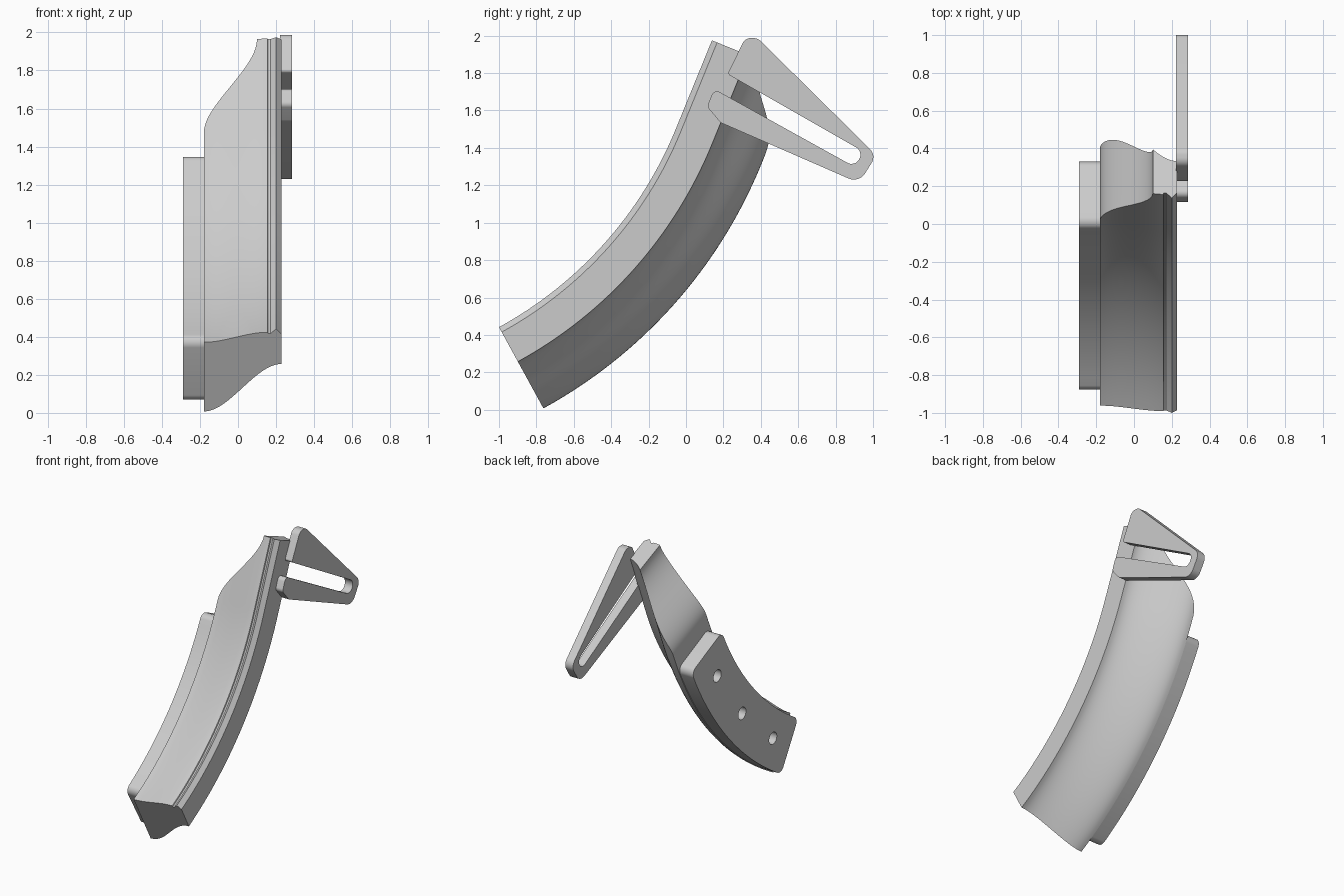
import bpy, bmesh, math
from mathutils import Vector

cube = bpy.data.objects.get("Cube")
if cube:
    bpy.data.objects.remove(cube)

grey = bpy.data.materials.new("plain_grey")
grey.use_nodes = True
colour = (0.6, 0.6, 0.6, 1)
grey.diffuse_color = colour
grey.node_tree.nodes["Principled BSDF"].inputs["Base Color"].default_value = colour

# Sweep path: an arc in the YZ plane followed by a straight run
RADIUS, STRAIGHT = 2.12, 0.513
CENTRE = Vector((-2.018, 2.301))
START, END = math.radians(28.7), math.radians(67.8)
LEFT, RIGHT = -0.18, 0.228


def on_path(angle, depth, run=0.0):
    """Return (y, z) at a path angle, a depth outward and a straight run past it."""
    out = Vector((math.sin(angle), -math.cos(angle)))
    along = Vector((math.cos(angle), math.sin(angle)))
    return CENTRE + out * (RADIUS + depth) + along * run


def ease(t):
    t = max(0.0, min(1.0, t))
    return t * t * (3 - 2 * t)


def shade(obj):
    bpy.ops.object.select_all(action='DESELECT')
    obj.select_set(True)
    bpy.context.view_layer.objects.active = obj
    bpy.ops.object.shade_smooth_by_angle(angle=math.radians(25))


def finish(name, bm):
    bmesh.ops.recalc_face_normals(bm, faces=bm.faces)
    mesh = bpy.data.meshes.new(name)
    bm.to_mesh(mesh)
    bm.free()
    obj = bpy.data.objects.new(name, mesh)
    bpy.context.collection.objects.link(obj)
    mesh.materials.append(grey)
    return obj


def rounded(corners, steps=8):
    """Fillet a closed outline given as (u, v, radius)."""
    result = []
    for i, (u, v, r) in enumerate(corners):
        p = Vector((u, v))
        a = (Vector(corners[i - 1][:2]) - p).normalized()
        b = (Vector(corners[(i + 1) % len(corners)][:2]) - p).normalized()
        half = a.angle(b) / 2
        centre = p + (a + b).normalized() * (r / math.sin(half))
        first = p + a * (r / math.tan(half)) - centre
        last = p + b * (r / math.tan(half)) - centre
        for k in range(steps + 1):
            result.append(centre + first.lerp(last, k / steps).normalized() * r)
    return result


def slab(name, outline, x0, x1):
    """Extrude a YZ outline along X."""
    bm = bmesh.new()
    face = bm.faces.new([bm.verts.new((x0, p[0], p[1])) for p in outline])
    new = bmesh.ops.extrude_face_region(bm, geom=[face])["geom"]
    bmesh.ops.translate(bm, vec=(x1 - x0, 0, 0),
                        verts=[v for v in new if isinstance(v, bmesh.types.BMVert)])
    bm.faces.ensure_lookup_table()
    if not any(all(abs(v.co.x - x0) < 1e-6 for v in f.verts) for f in bm.faces):
        bm.faces.new([v for v in bm.verts if abs(v.co.x - x0) < 1e-6])
    return finish(name, bm)


# Curved body: inner side with a groove and ridge, outer side an S curve
RIM = [(0.158, 0.028), (0.17, 0.028), (0.2, 0.0), (RIGHT, 0.03)]


def section(left):
    xs = [left + (0.155 - left) * i / 16 for i in range(17)]
    inner = [(x, 0.08 - 0.06 * ease((x - LEFT) / 0.335)) for x in xs] + RIM
    outer_xs = [left + (RIGHT - left) * i / 20 for i in range(21)]
    outer = [(x, 0.495 - 0.285 * ease((x - LEFT) / (RIGHT - LEFT))) for x in outer_xs]
    return inner + outer[::-1]


stations = [(START + (END - START) * i / 32, 0.0, LEFT) for i in range(33)]
stations += [(END, STRAIGHT * i / 20, LEFT + 0.28 * ease(i / 20)) for i in range(1, 21)]

bm = bmesh.new()
rings = []
for angle, run, left in stations:
    ring = []
    for x, depth in section(left):
        y, z = on_path(angle, depth, run)
        ring.append(bm.verts.new((x, y, z)))
    rings.append(ring)
for r0, r1 in zip(rings, rings[1:]):
    for i in range(len(r0)):
        j = (i + 1) % len(r0)
        bm.faces.new((r0[i], r0[j], r1[j], r1[i]))
bm.faces.new(rings[0])
bm.faces.new(rings[-1])
shade(finish("curved_body", bm))

# Mounting plate: a rounded strip bent along the arc
MID = 2.41
p0, p1 = math.radians(30.4) * MID, math.radians(65) * MID
strip = rounded([(p0, 0.1, 0.05), (p1, 0.1, 0.05), (p1, 0.49, 0.05), (p0, 0.49, 0.05)])
outline = []
for i, p in enumerate(strip):
    q = strip[(i + 1) % len(strip)]
    n = max(1, int((q - p).length / 0.05)) if abs(q.x - p.x) > 0.1 else 1
    for k in range(n):
        s = p.lerp(q, k / n)
        outline.append(on_path(s.x / MID, s.y))
plate = slab("mounting_plate", outline, -0.29, LEFT)

# Three bolt holes through the plate
for degrees in (36, 47.5, 59):
    c = on_path(math.radians(degrees), MID - RADIUS)
    ring = [c + Vector((math.cos(t), math.sin(t))) * 0.045
            for t in (math.tau * k / 24 for k in range(24))]
    cutter = slab("hole_cutter", ring, -0.35, -0.1)
    cutter.hide_render = True
    mod = plate.modifiers.new("bolt_hole", 'BOOLEAN')
    mod.object = cutter
    mod.solver = 'EXACT'
    bpy.context.view_layer.objects.active = plate
    bpy.ops.object.modifier_apply(modifier=mod.name)
    bpy.data.objects.remove(cutter)
shade(plate)

# Forked side bracket with an open slot
bracket = [
    (0.318, 1.99, 0.05), (0.385, 1.985, 0.05),
    (1.018, 1.36, 0.06), (0.925, 1.212, 0.07),
    (0.185, 1.535, 0.03), (0.113, 1.62, 0.03), (0.15, 1.715, 0.03),
    (0.903, 1.298, 0.046), (0.949, 1.38, 0.046), (0.222, 1.795, 0.015),
]
shade(slab("side_bracket", rounded(bracket), 0.222, 0.285))
